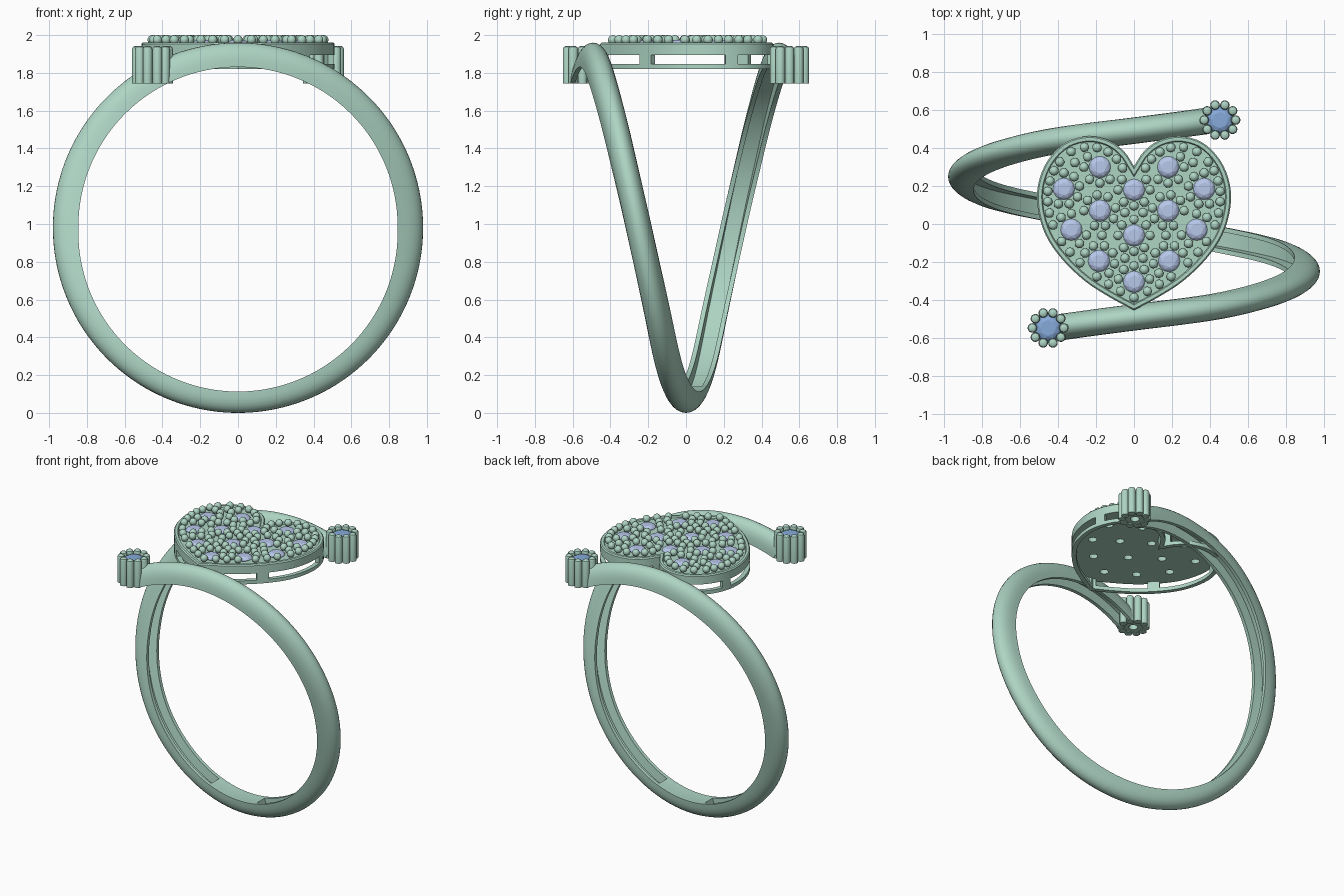
import bpy, bmesh, math
from mathutils import Vector, Matrix

if "Cube" in bpy.data.objects:
    bpy.data.objects.remove(bpy.data.objects["Cube"])

def material(name, col):
    m = bpy.data.materials.new(name)
    m.diffuse_color = (*col, 1)
    m.use_nodes = True
    m.node_tree.nodes["Principled BSDF"].inputs["Base Color"].default_value = m.diffuse_color
    return m

METAL = material("green_metal", (0.42, 0.66, 0.55))
PALE = material("pale_blue_stone", (0.48, 0.58, 0.83))
DEEP = material("deep_blue_stone", (0.24, 0.40, 0.70))

def finish(name, bm, mat, smooth=True):
    bmesh.ops.recalc_face_normals(bm, faces=bm.faces)
    me = bpy.data.meshes.new(name)
    bm.to_mesh(me)
    bm.free()
    ob = bpy.data.objects.new(name, me)
    bpy.context.collection.objects.link(ob)
    me.materials.append(mat)
    if smooth:
        bpy.ops.object.select_all(action='DESELECT')
        bpy.context.view_layer.objects.active = ob
        ob.select_set(True)
        bpy.ops.object.shade_smooth_by_angle(angle=math.radians(35))
    return ob

def catmull(p0, p1, p2, p3, t):
    return 0.5 * (2*p1 + (p2-p0)*t + (2*p0-5*p1+4*p2-p3)*t*t + (3*p1-p0-3*p2+p3)*t**3)

def loft(bm, loops, caps=True, closed=False):
    """Skin a list of equal-length closed loops of points."""
    rows = [[bm.verts.new(p) for p in lp] for lp in loops]
    n = len(rows[0])
    pairs = list(zip(rows, rows[1:])) + ([(rows[-1], rows[0])] if closed else [])
    for a, b in pairs:
        for i in range(n):
            j = (i+1) % n
            bm.faces.new((a[i], a[j], b[j], b[i]))
    if caps and not closed:
        bm.faces.new(rows[0])
        bm.faces.new(rows[-1])

def circle(r, z, n, c=(0, 0)):
    return [(c[0]+r*math.cos(2*math.pi*i/n), c[1]+r*math.sin(2*math.pi*i/n), z) for i in range(n)]

def gem(bm, x, y, z, r):
    pts = []
    for rad, h, n, off in ((.58, .32, 8, 0), (.85, .2, 8, .5), (1, 0, 16, 0), (.5, -.45, 8, .5), (.02, -.8, 8, 0)):
        pts += [bm.verts.new((x+r*rad*math.cos((i+off)*2*math.pi/n),
                              y+r*rad*math.sin((i+off)*2*math.pi/n), z+r*h)) for i in range(n)]
    bmesh.ops.convex_hull(bm, input=pts)

# Bypass band: domed outside, hollow channel inside, sideways drift read every 30 degrees
DRIFT = [.08, 0, -.08, -.155, -.25, -.35, -.435, -.492, -.55, -.61]
def drift(deg):
    u = min(abs(deg)/30, 6.999)
    k = int(u)
    return math.copysign(1, deg) * catmull(*DRIFT[k:k+4], u-k)

def section(deg, depth):
    a = math.radians(deg)
    rin = 0.845 + 0.022*max(0, math.cos(a)) + 0.006*max(0, -math.cos(a))
    w, y0 = 0.07, drift(deg)
    prof = [(w*math.cos(math.pi*i/14), rin+(0.98-rin)*math.sin(math.pi*i/14)**.8) for i in range(15)]
    prof += [(-w+.025, rin), (-w+.03, rin+depth), (w-.03, rin+depth), (w-.025, rin)]
    return [(r*math.sin(a), y0+o, .98-r*math.cos(a)) for o, r in prof]

bm = bmesh.new()
loops = []
END, SOLID, DEEPNESS = 206, 14, 0.065
for i in range(97):
    d = -END + (END-SOLID)*i/96
    loops.append(section(d, DEEPNESS))
loops += [section(d, 0.0005) for d in range(-SOLID, SOLID+1, 2)]
for i in range(97):
    loops.append(section(SOLID + (END-SOLID)*i/96, DEEPNESS))
loft(bm, loops)
finish("band", bm, METAL)

# Heart outline from a half profile, mirrored
HALF = [(0, .305), (.05, .38), (.13, .44), (.24, .463), (.36, .43), (.455, .335), (.505, .21),
        (.507, .08), (.465, -.06), (.38, -.185), (.26, -.3), (.13, -.385), (0, -.455)]
P = [Vector(p) for p in HALF]
P = [2*P[0]-P[1]] + P + [2*P[-1]-P[-2]]
right = [catmull(*P[k:k+4], t/4) for k in range(len(HALF)-1) for t in range(4)] + [Vector(HALF[-1])]
HEART = right + [Vector((-p.x, p.y)) for p in reversed(right[1:-1])]
N = len(HEART)

def inset(d):
    out = []
    for i, p in enumerate(HEART):
        e1, e2 = (p-HEART[i-1]).normalized(), (HEART[(i+1) % N]-p).normalized()
        n1, n2 = Vector((e1.y, -e1.x)), Vector((e2.y, -e2.x))
        m = (n1+n2).normalized()
        out.append(p + m*d/max(.4, m.dot(n1)))
    return out

def lift(loop, z):
    return [(p.x, p.y, z) for p in loop]

# inset() must move inward: the outline runs clockwise
FULL, RIM = HEART, inset(.03)

# Stone positions on the heart
STONES = [(0, .18), (0, -.06), (0, -.305)]
for x, y in ((.18, .3), (.37, .185), (.18, .07), (.33, -.03), (.185, -.195)):
    STONES += [(x, y), (-x, y)]

# Heart plate with raised lip and drilled stone seats
bm = bmesh.new()
loft(bm, [lift(FULL, 1.895), lift(FULL, 1.952), lift(inset(.007), 1.96), lift(inset(.025), 1.96), lift(RIM, 1.95)])
plate = finish("heart_plate", bm, METAL)
bm = bmesh.new()
for s in STONES:
    loft(bm, [circle(.022, 1.88, 16, s), circle(.056, 1.97, 16, s)])
cutter = finish("seat_cutter", bm, METAL, False)
cutter.hide_render = True
mod = plate.modifiers.new("seats", 'BOOLEAN')
mod.object, mod.operation, mod.solver = cutter, 'DIFFERENCE', 'EXACT'
bpy.ops.object.select_all(action='DESELECT')
bpy.context.view_layer.objects.active = plate
plate.select_set(True)
bpy.ops.object.modifier_apply(modifier=mod.name)
bpy.data.objects.remove(cutter)

# Open gallery rail under the plate, with short posts
bm = bmesh.new()
loft(bm, [lift(FULL, 1.82), lift(FULL, 1.846), lift(RIM, 1.846), lift(RIM, 1.82)], closed=True)
for k in (0, 11, 22, 36, 47):
    for i in {k, (N-k-2) % N}:
        idx = [(i+j) % N for j in range(3)]
        foot = [FULL[j] for j in idx] + [RIM[j] for j in reversed(idx)]
        loft(bm, [lift(foot, 1.84), lift(foot, 1.9)])
finish("heart_gallery", bm, METAL)

# Pale stones
bm = bmesh.new()
for x, y in STONES:
    gem(bm, x, y, 1.956, .057)
finish("heart_stones", bm, PALE, False)

# Grain beads: round the rim, round each stone, then filling the gaps
def inside(x, y, poly):
    hit = False
    for a, b in zip(poly, poly[1:]+poly[:1]):
        if (a.y > y) != (b.y > y) and x < a.x+(y-a.y)*(b.x-a.x)/(b.y-a.y):
            hit = not hit
    return hit

border, cand = inset(.05), []
cand += [tuple(p) for p in inset(.056)[:N//2+1]]
for s in STONES:
    cand += [(s[0]+.084*math.cos(a*math.pi/18), s[1]+.084*math.sin(a*math.pi/18)) for a in range(36)]
cand += [(i*.012, j*.012) for j in range(40, -40, -1) for i in range(45)]
beads = []
for x, y in cand:
    x = 0 if abs(x) < .008 else x
    if x < 0 or (0 < x < .026) or not inside(x+1e-5, y, border):
        continue
    if all(math.hypot(x-a, y-b) > .079 for a, b in STONES) and all(math.hypot(x-a, y-b) > .053 for a, b in beads):
        beads += [(x, y), (-x, y)] if x else [(x, y)]
bm = bmesh.new()
for x, y in beads:
    bmesh.ops.create_uvsphere(bm, u_segments=14, v_segments=9, radius=.025,
                              matrix=Matrix.Translation((x, y, 1.975)))
finish("grain_beads", bm, METAL)

# Flower-shaped end settings: fluted prongs, bored core and deep blue stone
for name, c in (("front", (-.453, -.548)), ("back", (.453, .548))):
    bm = bmesh.new()
    loft(bm, [circle(r, z, 32, c) for r, z in ((.08, 1.75), (.08, 1.895), (.068, 1.895), (.03, 1.85), (.03, 1.75))],
         closed=True)
    finish(name + "_setting_core", bm, METAL)
    bm = bmesh.new()
    for px, py, _ in circle(.083, 0, 10, c):
        loft(bm, [circle(r, z, 16, (px, py)) for r, z in
                  ((.025, 1.745), (.025, 1.925), (.021, 1.936), (.012, 1.942))])
    finish(name + "_setting_prongs", bm, METAL)
    bm = bmesh.new()
    gem(bm, *c, 1.902, .072)
    finish(name + "_setting_stone", bm, DEEP, False)
